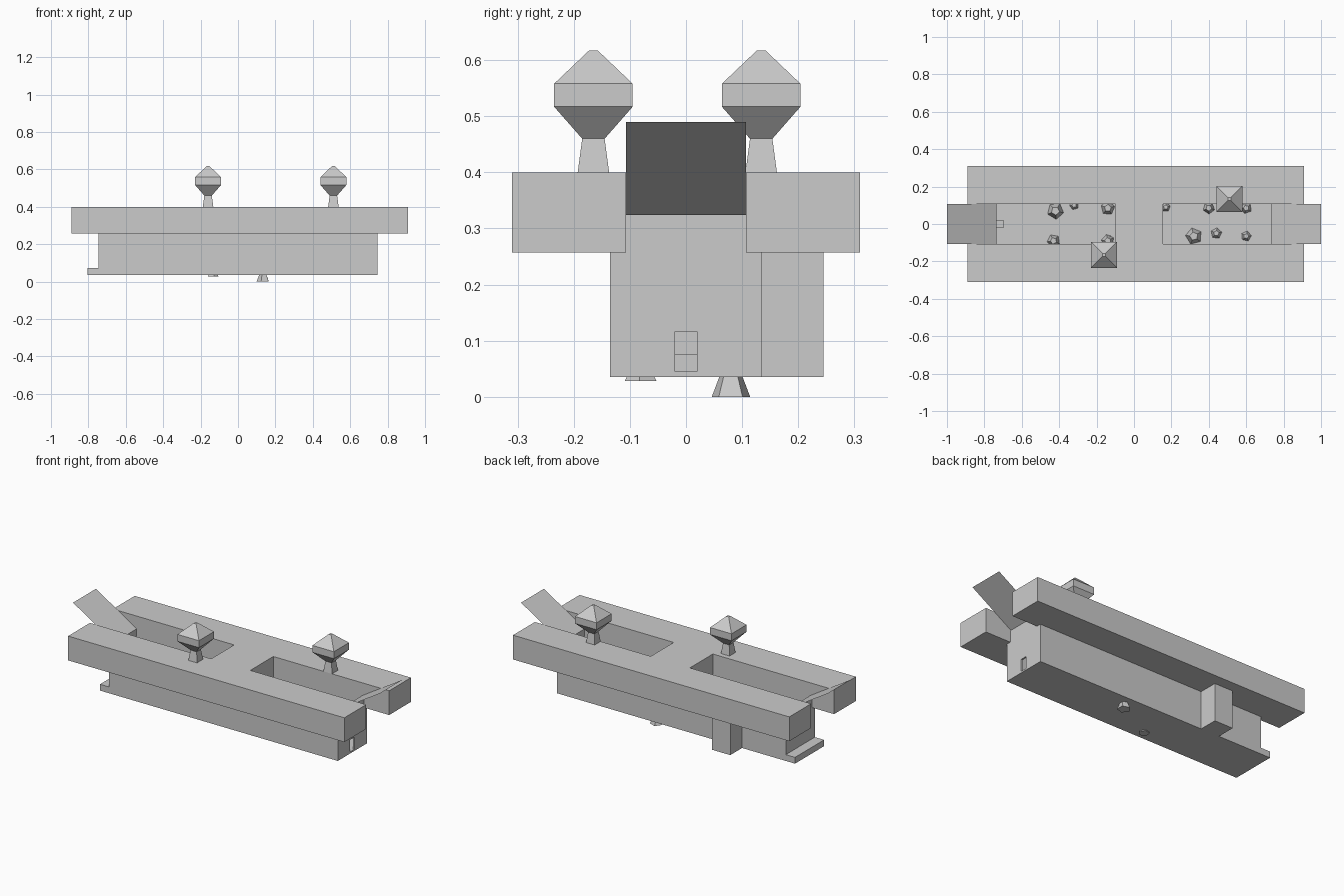
import bpy, bmesh, random
from mathutils import Matrix

if "Cube" in bpy.data.objects:
    bpy.data.objects.remove(bpy.data.objects["Cube"])

random.seed(4)


def mesh_object(name, bm):
    bmesh.ops.recalc_face_normals(bm, faces=bm.faces)
    me = bpy.data.meshes.new(name)
    bm.to_mesh(me)
    bm.free()
    ob = bpy.data.objects.new(name, me)
    bpy.context.collection.objects.link(ob)
    return ob


def boxes(name, spans):
    """One object from boxes given as (x0, x1, y0, y1, z0, z1)."""
    bm = bmesh.new()
    for x0, x1, y0, y1, z0, z1 in spans:
        m = Matrix.Translation(((x0 + x1) / 2, (y0 + y1) / 2, (z0 + z1) / 2))
        m = m @ Matrix.Diagonal((x1 - x0, y1 - y0, z1 - z0, 1))
        bmesh.ops.create_cube(bm, size=1, matrix=m)
    return mesh_object(name, bm)


def extruded(name, outline, z0, z1):
    """Flat outline raised to a slab."""
    bm = bmesh.new()
    face = bm.faces.new([bm.verts.new((x, y, z0)) for x, y in outline])
    top = bmesh.ops.extrude_face_region(bm, geom=[face])["geom"]
    for v in top:
        if isinstance(v, bmesh.types.BMVert):
            v.co.z = z1
    return mesh_object(name, bm)


# Ground slab: two banks joined by a bridge between the two pits
XL, XR, Y, I = -0.89, 0.91, 0.31, 0.107
extruded("ground_slab", [
    (XL, -Y), (XR, -Y), (XR, -I), (0.155, -I), (0.155, I), (XR, I),
    (XR, Y), (XL, Y), (XL, I), (-0.10, I), (-0.10, -I), (XL, -I)], 0.257, 0.40)

# Trench shell: floor and long walls, the back one open to the side niche
B, W, T = 0.745, 0.135, 0.01
Z0, Z1 = 0.035, 0.257
NX0, NX1, NY = -0.46, -0.34, 0.245
boxes("trench_floor", [(-B, B, -W, W, Z0, Z0 + T)])
boxes("trench_walls", [
    (-B, B, -W, -W + T, Z0, Z1),
    (-B, NX0, W - T, W, Z0, Z1),
    (NX1, B, W - T, W, Z0, Z1)])
boxes("side_niche", [
    (NX0, NX1, W, NY, Z0, Z0 + T),
    (NX0, NX0 + T, W, NY, Z0, Z1),
    (NX1 - T, NX1, W, NY, Z0, Z1),
    (NX0, NX1, NY - T, NY, Z0, Z1)])

# End walls with a small doorway at the right end
D = 0.02
boxes("right_end_wall", [
    (B - T, B, -W, -D, Z0, Z1), (B - T, B, D, W, Z0, Z1),
    (B - T, B, -D, D, 0.116, Z1), (B - T, B, -I, I, Z1, 0.325)])
boxes("left_end_wall", [
    (-B, -B + T, -W, W, Z0, Z1), (-B, -B + T, -I, I, Z1, 0.325)])
boxes("door_step", [(-B + T, -B + 0.05, -D, D, Z0 + T, 0.075)])
boxes("outer_ledge", [(-0.805, -B, -W, W, Z0, 0.072)])

# Single-sheet ramps rising outward at both ends
for side, s in (("left", -1), ("right", 1)):
    bm = bmesh.new()
    bm.faces.new([bm.verts.new((s * x, y, z)) for x, y, z in (
        (0.735, -I, 0.325), (1, -I, 0.49), (1, I, 0.49), (0.735, I, 0.325))])
    mesh_object(side + "_ramp", bm)


# Square stylised trees, built ring by ring
def tree(name, cx, cy):
    bm = bmesh.new()
    last = None
    for r, z in ((0.028, 0.40), (0.02, 0.46), (0.07, 0.517), (0.07, 0.558), (0.008, 0.617)):
        ring = [bm.verts.new((cx + a * r, cy + b * r, z))
                for a, b in ((-1, -1), (1, -1), (1, 1), (-1, 1))]
        if last:
            for i in range(4):
                j = (i + 1) % 4
                bm.faces.new((last[i], last[j], ring[j], ring[i]))
        else:
            bm.faces.new(ring[::-1])
        last = ring
    bm.faces.new(last)
    mesh_object(name, bm)


tree("front_tree", -0.16, -0.165)
tree("back_tree", 0.51, 0.134)


# Angular stones scattered on the trench floor
def stone(name, x, y, z, r, h, top=0.5, turn=None):
    bm = bmesh.new()
    turn = random.uniform(0, 3) if turn is None else turn
    bmesh.ops.create_cone(bm, cap_ends=True, segments=5, radius1=r, radius2=r * top, depth=h,
                          matrix=Matrix.Translation((x, y, z + h / 2)) @ Matrix.Rotation(turn, 4, "Z"))
    mesh_object(name, bm)


for i, (x, y, r) in enumerate((
        (-0.42, 0.07, 0.045), (-0.32, 0.10, 0.025), (-0.14, 0.085, 0.038),
        (-0.43, -0.09, 0.035), (-0.14, -0.09, 0.035), (0.17, 0.09, 0.025),
        (0.32, -0.065, 0.045), (0.44, -0.05, 0.03), (0.60, -0.065, 0.028),
        (0.40, 0.085, 0.032), (0.60, 0.085, 0.03))):
    stone(f"stone_{i + 1}", x, y, Z0 + T, r, r * 1.2)

# Stone hanging below the floor, and a chip breaking through it
stone("lower_stone", 0.135, 0.08, 0.0, 0.036, 0.036, 0.6, 0.3)
stone("floor_chip", -0.135, -0.08, 0.028, 0.03, 0.03)
